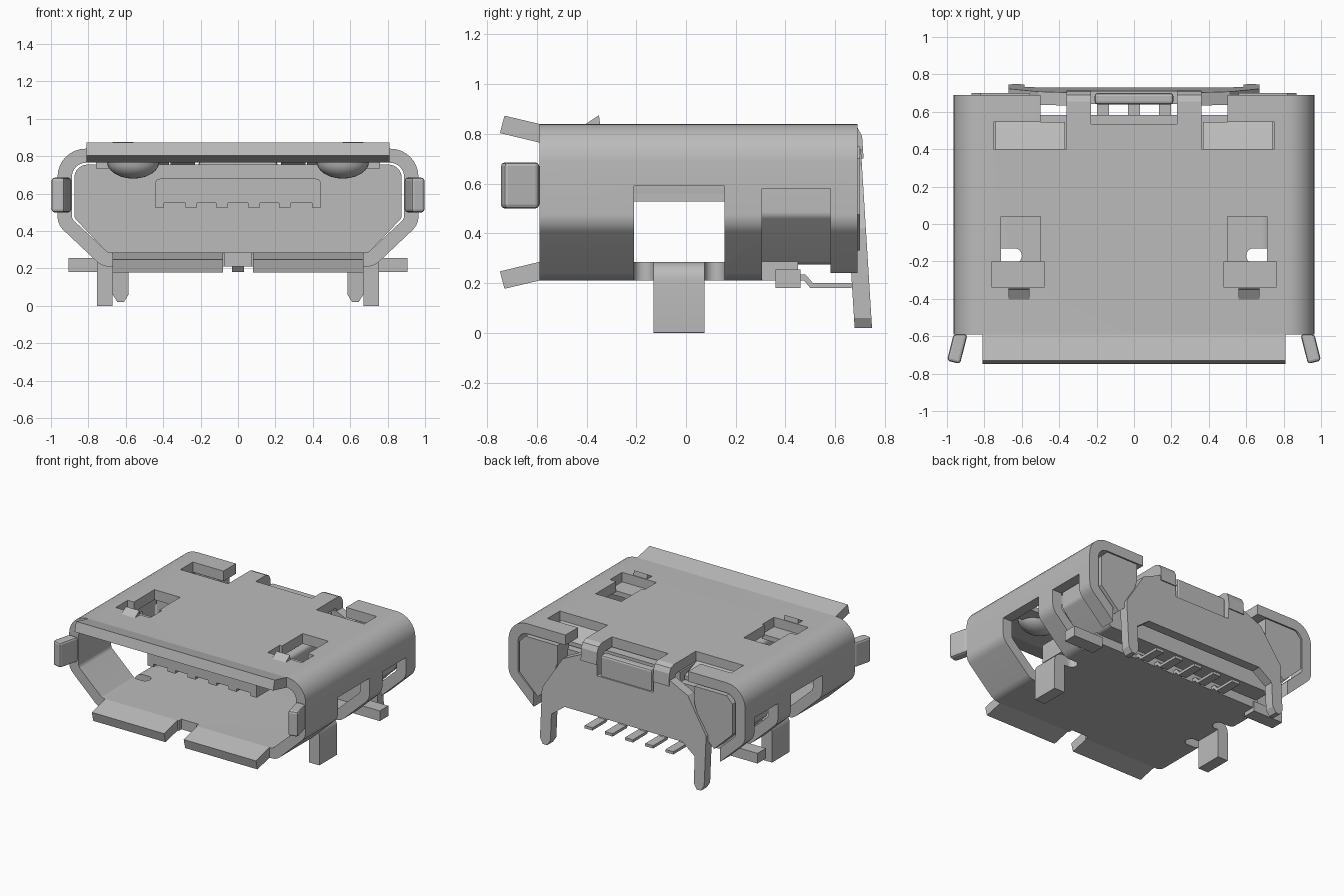
import bpy, bmesh, math
from mathutils import Vector

if "Cube" in bpy.data.objects:
    bpy.data.objects.remove(bpy.data.objects["Cube"], do_unlink=True)

GREY = (0.5, 0.5, 0.5, 1)
metal = bpy.data.materials.new("plain grey")
metal.use_nodes = True
metal.diffuse_color = GREY
metal.node_tree.nodes["Principled BSDF"].inputs["Base Color"].default_value = GREY


def finish(name, bm):
    bmesh.ops.recalc_face_normals(bm, faces=bm.faces)
    mesh = bpy.data.meshes.new(name)
    bm.to_mesh(mesh)
    bm.free()
    mesh.materials.append(metal)
    ob = bpy.data.objects.new(name, mesh)
    bpy.context.collection.objects.link(ob)
    return ob


def place(plane, p, d):
    u, v = p
    return {"xz": (u, d, v), "yz": (d, u, v), "xy": (u, v, d)}[plane]


def prism(name, plane, pts, a, b):
    bm = bmesh.new()
    low = [bm.verts.new(place(plane, p, a)) for p in pts]
    high = [bm.verts.new(place(plane, p, b)) for p in pts]
    bm.faces.new(low)
    bm.faces.new(high)
    for i in range(len(pts)):
        j = (i + 1) % len(pts)
        bm.faces.new((low[i], low[j], high[j], high[i]))
    return finish(name, bm)


def box(name, x0, x1, y0, y1, z0, z1):
    return prism(name, "xy", [(x0, y0), (x1, y0), (x1, y1), (x0, y1)], z0, z1)


def rounded(corners, seg=8):
    # corners are (u, v, radius); each becomes an arc
    out = []
    for i, (u, v, r) in enumerate(corners):
        c = Vector((u, v))
        p = (Vector(corners[i - 1][:2]) - c).normalized()
        q = (Vector(corners[(i + 1) % len(corners)][:2]) - c).normalized()
        half = p.angle(q) / 2
        centre = c + (p + q).normalized() * (r / math.sin(half))
        s = c + p * (r / math.tan(half)) - centre
        e = c + q * (r / math.tan(half)) - centre
        turn = s.angle_signed(e)
        for k in range(seg + 1):
            t = -turn * k / seg
            out.append((centre.x + s.x * math.cos(t) - s.y * math.sin(t),
                        centre.y + s.x * math.sin(t) + s.y * math.cos(t)))
    return out


def mirrored(pts):
    return pts + [(-p[0],) + tuple(p[1:]) for p in reversed(pts)]


def cut(target, cutter):
    mod = target.modifiers.new("cut", "BOOLEAN")
    mod.object = cutter
    mod.solver = "EXACT"
    bpy.context.view_layer.update()
    done = target.evaluated_get(bpy.context.evaluated_depsgraph_get())
    mesh = bpy.data.meshes.new_from_object(done)
    target.modifiers.clear()
    target.data = mesh
    bpy.data.objects.remove(cutter, do_unlink=True)


def cut_box(target, *dims):
    cut(target, box("cutter", *dims))


def flip_copy(ob):
    # matching part on the other side
    copy = ob.copy()
    copy.data = ob.data.copy()
    copy.name = ob.name.replace("left", "right")
    bpy.context.collection.objects.link(copy)
    for v in copy.data.vertices:
        v.co.x *= -1
    copy.data.flip_normals()


def smooth(ob):
    bpy.ops.object.select_all(action="DESELECT")
    ob.select_set(True)
    bpy.context.view_layer.objects.active = ob
    bpy.ops.object.shade_smooth_by_angle(angle=math.radians(30))


# Bent sheet shell
outer = rounded(mirrored([(.965, .84, .15), (.965, .435, .1), (.727, .21, .1)]))
inner = rounded(mirrored([(.888, .765, .075), (.888, .465, .04), (.695, .285, .04)]))
bm = bmesh.new()
loops = [[bm.verts.new((x, y, z)) for x, z in loop]
         for loop, y in ((outer, -.59), (outer, .69), (inner, .69), (inner, -.59))]
n = len(outer)
for a, b in zip(loops, loops[1:] + loops[:1]):
    for i in range(n):
        bm.faces.new((a[i], a[(i + 1) % n], b[(i + 1) % n], b[i]))
shell = finish("shell", bm)

# Openings on both sides
for s in (1, -1):
    def side_cut(x0, x1, *rest):
        cut_box(shell, min(s * x0, s * x1), max(s * x0, s * x1), *rest)
    side_cut(.67, 1.1, -.21, .155, .1, .59)
    for y0, y1 in ((-.21, -.13), (.075, .155)):
        slot = rounded([(s * .6, y0, .039), (s * .6, y1, .039),
                        (s * .8, y1, .01), (s * .8, y0, .01)])
        cut(shell, prism("cutter", "xy", slot, .1, .4))
    side_cut(.7, 1.1, .305, .58, .1, .58)
    side_cut(.5, .71, -.25, .04, .6, 1)
    side_cut(.48, .76, -.34, -.2, .6, 1)
    side_cut(.36, .75, .4, .545, .6, 1)
    side_cut(.36, .5, .5, .8, .6, 1)
# Rear of the roof, rear of the floor, front notch
cut_box(shell, -.37, .37, .63, .8, .6, 1)
cut_box(shell, -.23, .23, .535, .8, .6, 1)
cut_box(shell, -.76, .76, .45, .8, .1, .45)
cut_box(shell, -.07, .07, -.7, -.56, .1, .4)
smooth(shell)

# Flared front lips
roof_lip = [(-.59, .765), (-.59, .84), (-.73, .873), (-.748, .803)]
smooth(prism("top_lip", "yz", roof_lip, -.81, .81))
floor_lip = [(-.59, .21), (-.59, .285), (-.748, .247), (-.73, .177)]
lip = prism("bottom_lip_left", "yz", floor_lip, .08, .67)
flip_copy(lip)
lip = prism("side_lip_left", "xy",
            [(.89, -.59), (.965, -.59), (1.0, -.73), (.93, -.748)], .5, .685)
bev = lip.modifiers.new("bevel", "BEVEL")
bev.width, bev.segments = .015, 2
flip_copy(lip)

# Insulating housing and tongue
core = rounded(mirrored([(.875, .755, .07), (.875, .47, .04), (.69, .275, .04)]))
housing = prism("housing", "xz", core, .3, .582)
smooth(housing)
cut_box(housing, .36, .75, .36, .6, .68, .9)
cut_box(housing, -.75, -.36, .36, .6, .68, .9)
bar = rounded(mirrored([(.445, .68, .03), (.445, .55, .01)]), 4)
smooth(prism("tongue", "xz", bar, -.42, .32))
for i, x in enumerate((-.42, -.25, -.085, .085, .25, .42)):
    w = .025 if abs(x) > .4 else .032
    box(f"tongue_rib_{i + 1}", x - w, x + w, -.42, .3, .527, .56)

# Contact pins
pin = [(.45, .21), (.45, .235), (.48, .235), (.51, .2), (.665, .2), (.665, .18), (.5, .18), (.475, .21)]
for i in range(5):
    x = (i - 2) * .165
    prism(f"pin_{i + 1}", "yz", pin, x - .032, x + .032)

# Rear plate with its two spread legs, leaning back towards the bottom
plate_pts = mirrored([(.23, .74), (.36, .74), (.51, .67), (.67, .42), (.67, .06), (.645, .02),
                      (.61, .02), (.585, .06), (.585, .25), (.48, .33)])
plate_pts = [(-.23, .62), (.23, .62)] + plate_pts
plate = prism("rear_plate", "xz", plate_pts, .632, .702)
for v in plate.data.vertices:
    v.co.y += .062 * (.76 - v.co.z)
panel = box("rear_panel", -.21, .21, .64, .7, .6, .775)
bev = panel.modifiers.new("bevel", "BEVEL")
bev.width, bev.segments = .015, 2
strap = [(.62, .765), (.62, .84), (.655, .84), (.69, .825), (.708, .79),
         (.714, .7), (.64, .7), (.635, .755)]
flip_copy(prism("rear_strap_left", "yz", strap, .23, .36))

# Paired small parts
plug = [(.56, .75), (.82, .75), (.87, .7), (.87, .475), (.72, .33), (.64, .4), (.56, .62)]
leg = rounded([(.67, .285, .001), (.755, .285, .07), (.755, 0, .001), (.67, 0, .001)])
spring_ramp = [(.35, .765), (.35, .79), (.41, .77), (.545, .72), (.545, .69), (.4, .72)]
parts = [
    prism("rear_plug_left", "xz", plug, .57, .7),
    prism("solder_leg_left", "xz", leg, -.13, .075),
    box("solder_foot_left", .66, .905, .36, .46, .18, .255),
    box("front_latch_left", .48, .76, -.34, -.2, .735, .77),
    prism("rear_latch_left", "yz", spring_ramp, .37, .74),
    prism("latch_tip_left", "yz", [(-.41, .835), (-.35, .875), (-.345, .835)], .56, .67),
]
bm = bmesh.new()
bmesh.ops.create_uvsphere(bm, u_segments=24, v_segments=12, radius=1)
bmesh.ops.bisect_plane(bm, geom=bm.verts[:] + bm.edges[:] + bm.faces[:],
                       plane_co=(0, 0, 0), plane_no=(0, 0, 1), clear_outer=True)
bmesh.ops.holes_fill(bm, edges=[e for e in bm.edges if e.is_boundary])
for v in bm.verts:
    v.co = (.56 + v.co.x * .14, -.34 + v.co.y * .11, .77 + v.co.z * .09)
parts.append(finish("latch_dimple_left", bm))
for part in parts:
    smooth(part)
    flip_copy(part)
